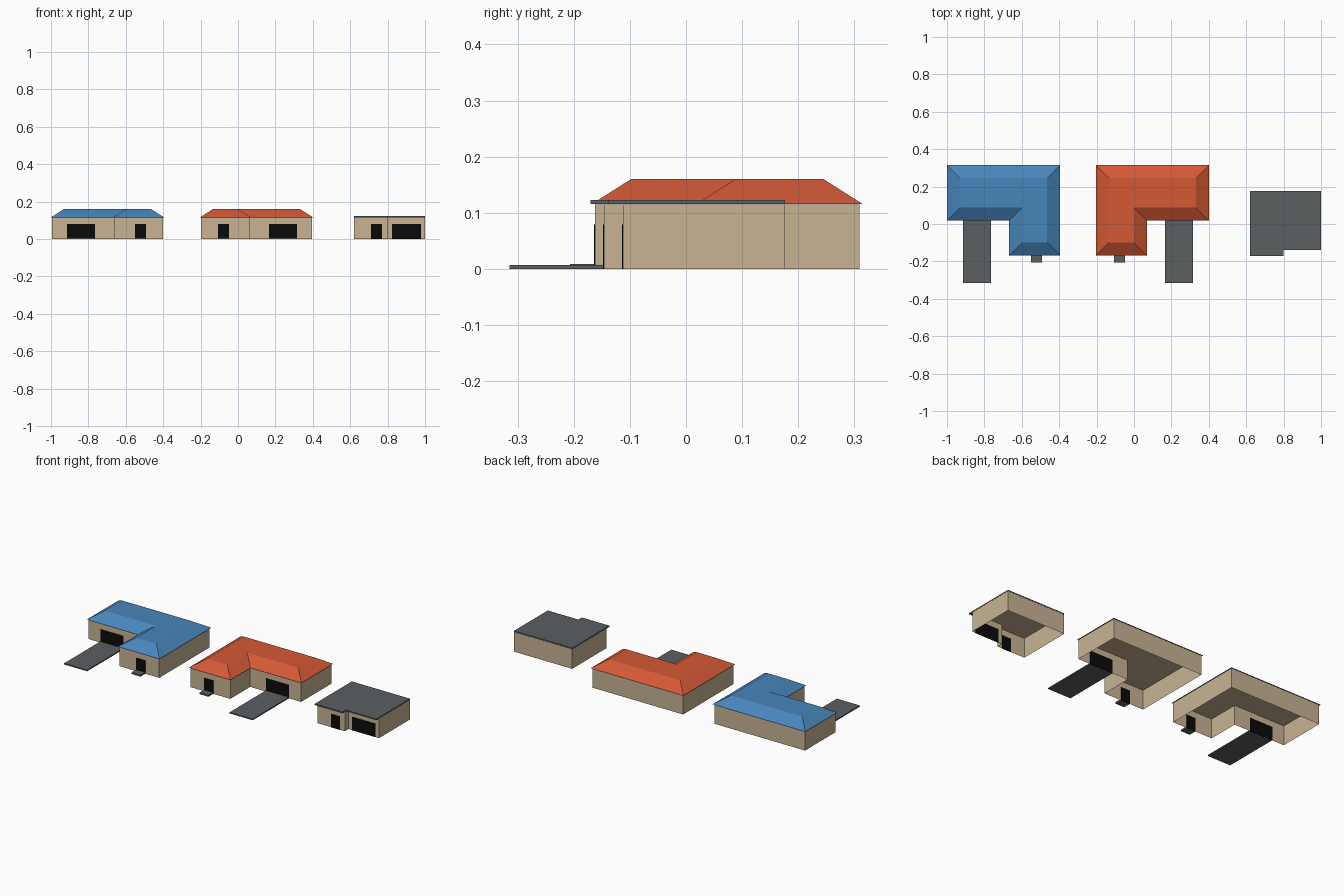
import bpy, bmesh

if "Cube" in bpy.data.objects:
    bpy.data.objects.remove(bpy.data.objects["Cube"])


def material(name, rgb):
    m = bpy.data.materials.new(name)
    m.diffuse_color = (*rgb, 1)
    m.use_nodes = True
    m.node_tree.nodes["Principled BSDF"].inputs["Base Color"].default_value = m.diffuse_color
    return m


BLUE = material("blue roof", (0.065, 0.238, 0.503))
RED = material("orange red roof", (0.66, 0.10, 0.036))
TAN = material("tan wall", (0.58, 0.456, 0.296))
GREY = material("grey slab", (0.105, 0.115, 0.12))
BLACK = material("black door", (0.003, 0.003, 0.003))


def loft(name, low, high, z0, z1, mat, bottom=True):
    """Solid between two outlines with the same number of points."""
    bm = bmesh.new()
    a = [bm.verts.new((x, y, z0)) for x, y in low]
    b = [bm.verts.new((x, y, z1)) for x, y in high]
    n = len(a)
    for i in range(n):
        j = (i + 1) % n
        bm.faces.new((a[i], a[j], b[j], b[i]))
    bm.faces.new(b)
    if bottom:
        bm.faces.new(a[::-1])
    bmesh.ops.recalc_face_normals(bm, faces=bm.faces)
    me = bpy.data.meshes.new(name)
    bm.to_mesh(me)
    bm.free()
    me.materials.append(mat)
    ob = bpy.data.objects.new(name, me)
    bpy.context.collection.objects.link(ob)
    return ob


def box(name, x0, x1, y0, y1, z0, z1, mat):
    p = [(x0, y0), (x1, y0), (x1, y1), (x0, y1)]
    return loft(name, p, p, z0, z1, mat)


def door(name, xa, xb, y):
    # thin plate straddling the wall, so it shows inside and outside
    box(name, min(xa, xb), max(xa, xb), y - 0.002, y + 0.002, 0, 0.079, BLACK)


def l_outline(cx, side, d):
    """L-shaped eaves outline, inset by d; side = -1 mirrors it."""
    pts = [(-0.3025 + d, 0.315 - d), (-0.3025 + d, 0.018 + d), (0.03 + d, 0.018 + d),
           (0.03 + d, -0.168 + d), (0.3025 - d, -0.168 + d), (0.3025 - d, 0.315 - d)]
    return [(cx + side * x, y) for x, y in pts]


def l_house(label, cx, side, roof_mat):
    walls = l_outline(cx, side, 0.006)
    loft(label + "_walls", walls, walls, 0, 0.115, TAN, bottom=False)
    loft(label + "_hip_roof", l_outline(cx, side, 0), l_outline(cx, side, 0.07),
         0.1155, 0.16, roof_mat)
    # garage with driveway, entrance with path
    g = [cx + side * v for v in (-0.2175, -0.067)]
    e = [cx + side * v for v in (0.147, 0.206)]
    door(label + "_garage_door", *g, 0.024)
    door(label + "_front_door", *e, -0.162)
    box(label + "_driveway", min(g), max(g), -0.315, 0.022, 0, 0.007, GREY)
    box(label + "_path", min(e), max(e), -0.207, -0.164, 0, 0.009, GREY)


l_house("blue_house", -0.6975, 1, BLUE)
l_house("red_house", 0.099, -1, RED)


# small flat-roofed house with a stepped front
def stepped(front, step):
    return [(0.62, front), (0.80, front), (0.80, step), (1.0, step), (1.0, 0.176), (0.62, 0.176)]


w = stepped(-0.146, -0.112)
loft("flat_house_walls", w, w, 0, 0.115, TAN, bottom=False)
r = stepped(-0.170, -0.138)
loft("flat_house_roof", r, r, 0.1155, 0.123, GREY)
door("flat_house_front_door", 0.711, 0.770, -0.146)
door("flat_house_garage_door", 0.823, 0.978, -0.112)
